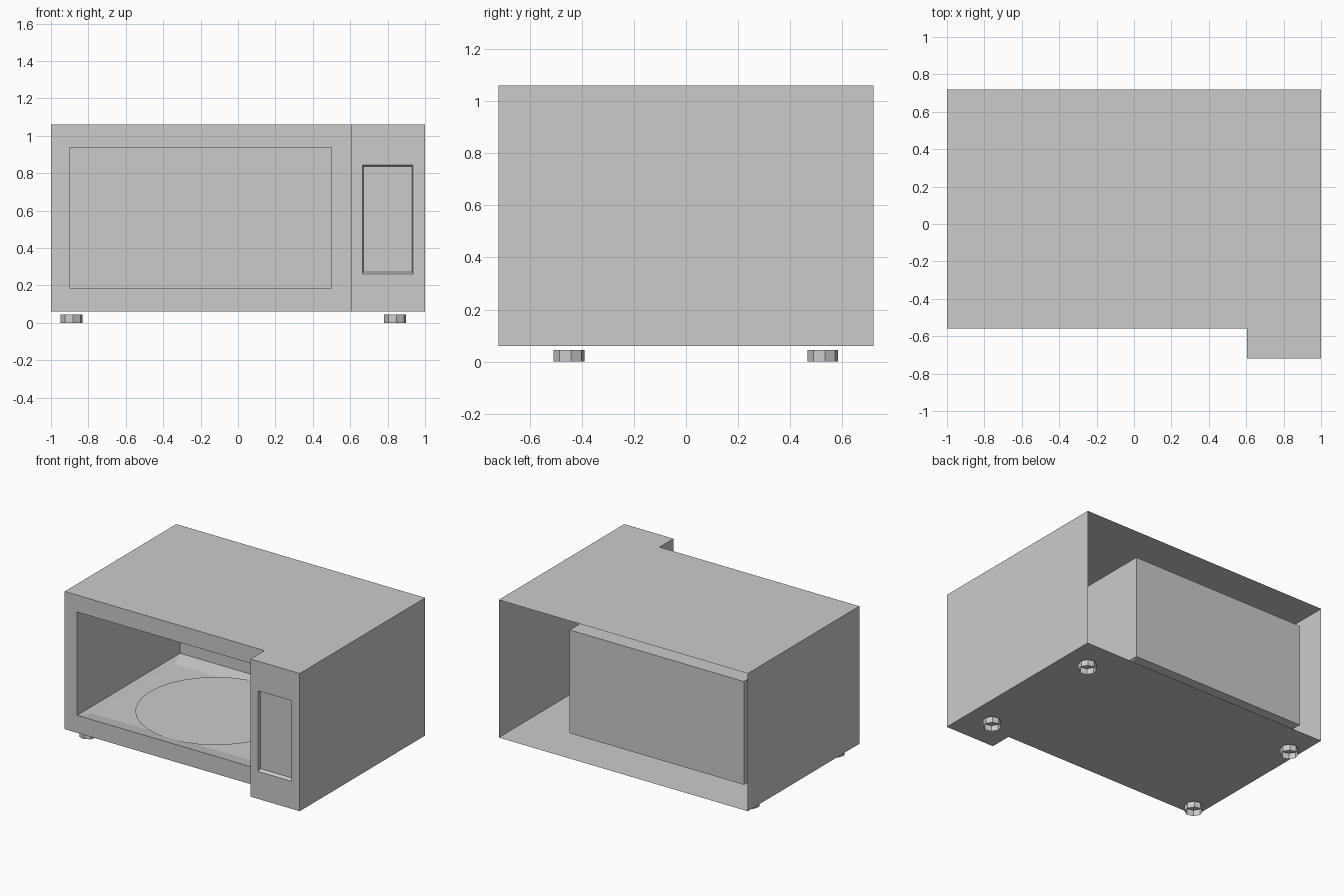
import bpy, bmesh, math

if "Cube" in bpy.data.objects:
    bpy.data.objects.remove(bpy.data.objects["Cube"])


def finish(name, bm):
    mesh = bpy.data.meshes.new(name)
    bmesh.ops.remove_doubles(bm, verts=bm.verts, dist=1e-5)
    bm.to_mesh(mesh)
    bm.free()
    obj = bpy.data.objects.new(name, mesh)
    bpy.context.collection.objects.link(obj)
    return obj


def rect_front(x0, x1, z0, z1, y):
    return [(x0, y, z0), (x1, y, z0), (x1, y, z1), (x0, y, z1)]


def rect_floor(x0, x1, y0, y1, z):
    return [(x0, y0, z), (x1, y0, z), (x1, y1, z), (x0, y1, z)]


def loft(name, loops, skip=()):
    """Join successive rectangles with quads and cap the last one."""
    bm = bmesh.new()
    rings = [[bm.verts.new(p) for p in loop] for loop in loops]
    for s, (a, b) in enumerate(zip(rings, rings[1:])):
        for i in range(4):
            if (s, i) not in skip:
                j = (i + 1) % 4
                bm.faces.new((a[i], a[j], b[j], b[i]))
    bm.faces.new(rings[-1])
    return finish(name, bm)


BOTTOM, TOP = 0.06, 1.06
FRONT, PANEL_FRONT, BACK = -0.56, -0.72, 0.72
STEP = 0.605

# Outer casing: stepped outline, open at the back
outline = [(-1, BACK), (-1, FRONT), (STEP, FRONT),
           (STEP, PANEL_FRONT), (1, PANEL_FRONT), (1, BACK)]
bm = bmesh.new()
low = [bm.verts.new((x, y, BOTTOM)) for x, y in outline]
high = [bm.verts.new((x, y, TOP)) for x, y in outline]
bm.faces.new(high)
bm.faces.new(low[::-1])
for i in (0, 2, 4):
    bm.faces.new((low[i], low[i + 1], high[i + 1], high[i]))
finish("casing", bm)

# Front frame and cooking cavity (its floor is the tray below)
loft("front_frame_and_cavity", [
    rect_front(-1, STEP, BOTTOM, TOP, FRONT),
    rect_front(-0.9, 0.5, 0.187, 0.937, FRONT),
    rect_front(-0.9, 0.5, 0.187, 0.937, 0.62)], skip={(1, 0)})

# Sunken cavity floor with sloping rim
loft("cavity_floor", [
    rect_floor(-0.9, 0.5, FRONT, 0.62, 0.187),
    rect_floor(-0.86, 0.46, FRONT + 0.12, 0.5, 0.165)])

# Control panel with shallow recess
loft("control_panel", [
    rect_front(STEP, 1, BOTTOM, TOP, PANEL_FRONT),
    rect_front(0.665, 0.935, 0.26, 0.845, PANEL_FRONT),
    rect_front(0.67, 0.93, 0.273, 0.835, PANEL_FRONT + 0.02)])

# Turntable plate
bm = bmesh.new()
bmesh.ops.create_circle(bm, cap_ends=True, segments=32, radius=0.53)
bmesh.ops.translate(bm, verts=bm.verts, vec=(-0.2, 0.03, 0.18))
finish("turntable", bm)

# Four open octagonal feet
for side, x in (("left", -0.89), ("right", 0.84)):
    for end, y in (("front", -0.45), ("back", 0.525)):
        bm = bmesh.new()
        bmesh.ops.create_cone(bm, cap_ends=False, segments=8,
                              radius1=0.06, radius2=0.06, depth=0.045)
        for v in bm.verts:
            a = math.atan2(v.co.y, v.co.x) + math.radians(8)
            v.co = (x + 0.06 * math.cos(a), y + 0.06 * math.sin(a), v.co.z + 0.0225)
        finish(f"{end}_{side}_foot", bm)
